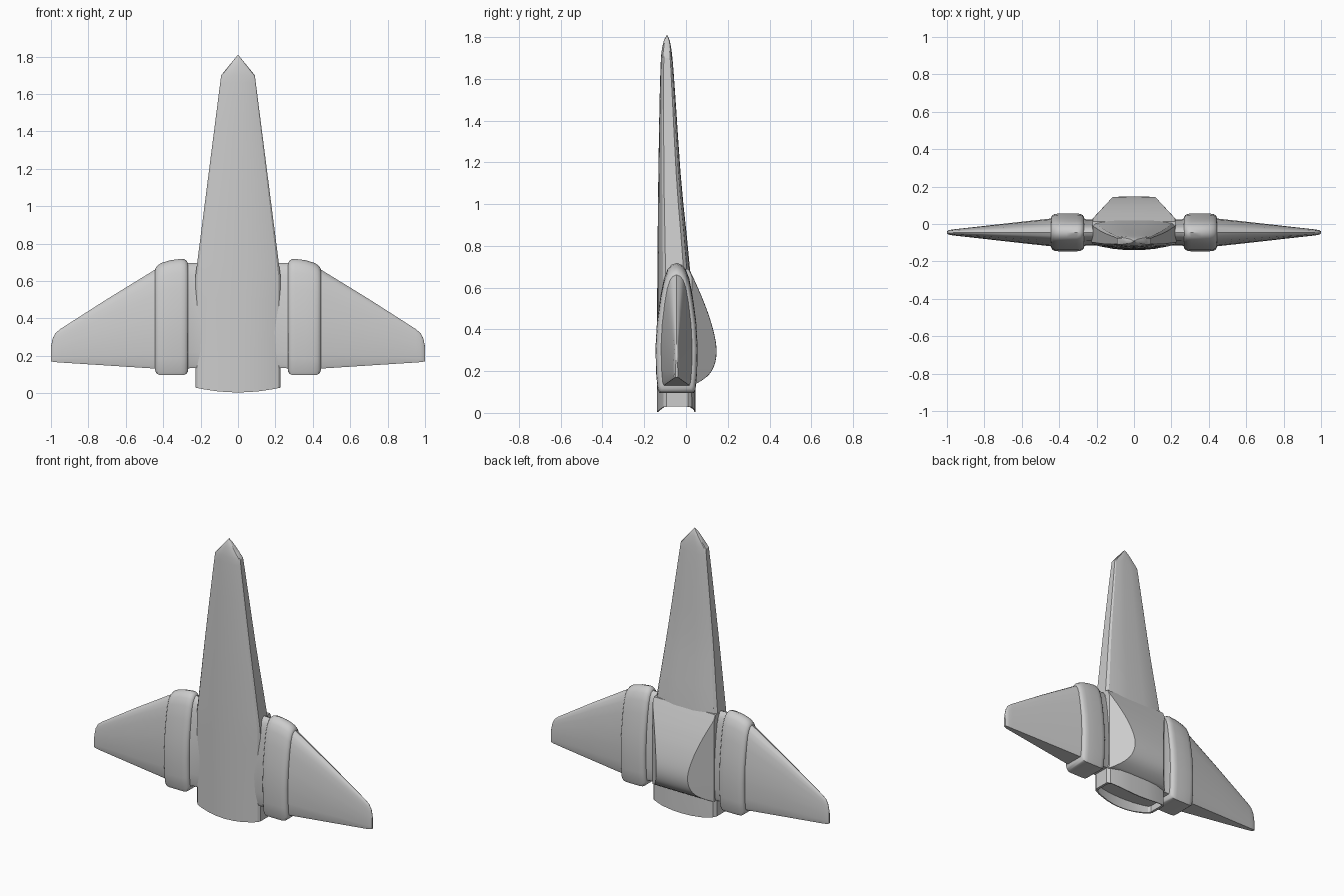
import bpy
import bmesh
import math

if "Cube" in bpy.data.objects:
    bpy.data.objects.remove(bpy.data.objects["Cube"])

grey = bpy.data.materials.new("hull grey")
grey.use_nodes = True
COLOUR = (0.6, 0.6, 0.6, 1)
grey.diffuse_color = COLOUR
grey.node_tree.nodes["Principled BSDF"].inputs["Base Color"].default_value = COLOUR


def loft(name, rings, angle=30):
    """Skin a list of equal-length rings and cap both ends."""
    bm = bmesh.new()
    loops = [[bm.verts.new(p) for p in ring] for ring in rings]
    n = len(loops[0])
    for a, b in zip(loops, loops[1:]):
        for i in range(n):
            j = (i + 1) % n
            bm.faces.new((a[i], a[j], b[j], b[i]))
    bm.faces.new(loops[0])
    bm.faces.new(loops[-1])
    bmesh.ops.remove_doubles(bm, verts=bm.verts, dist=0.0002)
    bmesh.ops.recalc_face_normals(bm, faces=bm.faces)
    mesh = bpy.data.meshes.new(name)
    bm.to_mesh(mesh)
    bm.free()
    mesh.materials.append(grey)
    obj = bpy.data.objects.new(name, mesh)
    bpy.context.collection.objects.link(obj)
    bpy.ops.object.select_all(action="DESELECT")
    obj.select_set(True)
    bpy.context.view_layer.objects.active = obj
    bpy.ops.object.shade_smooth_by_angle(angle=math.radians(angle))
    return obj


def curve(points, t):
    """Smooth interpolation through (t, value) pairs."""
    for i in range(len(points) - 1):
        (t0, a), (t1, b) = points[i], points[i + 1]
        if t <= t1:
            def slope(k):
                lo, hi = points[max(k - 1, 0)], points[min(k + 1, len(points) - 1)]
                return (hi[1] - lo[1]) / (hi[0] - lo[0])
            h = t1 - t0
            s = (t - t0) / h
            return (a * (2*s**3 - 3*s*s + 1) + b * (3*s*s - 2*s**3)
                    + h * slope(i) * (s**3 - 2*s*s + s) + h * slope(i + 1) * (s**3 - s*s))
    return points[-1][1]


# Fuselage: bowed front, chamfered back, pointed nose and hollow tail
FRONT = [(0, -.14), (.7, -.137), (1.3, -.13), (1.7, -.12), (1.78, -.107), (1.81, -.092)]
BACK = [(0, .047), (.3, .042), (.7, .018), (1.1, -.022), (1.5, -.05), (1.7, -.065),
        (1.78, -.077), (1.81, -.09)]


def half_width(z):
    if z < .62:
        return .228
    if z < 1.7:
        return .228 - .138 * (z - .62) / 1.08
    return .09 * (1.81 - z) / .11


def fuselage_ring(z, scale=1, arc=0):
    w, yf, yb = half_width(z), curve(FRONT, z), curve(BACK, z)
    mid, d = (yf + yb) / 2, yb - yf
    half = [(0, yf), (.25, yf + .01 * d), (.5, yf + .04 * d), (.8, yf + .11 * d),
            (.95, yf + .17 * d), (1, yf + .25 * d), (1, yb - .2 * d),
            (.93, yb - .1 * d), (.62, yb - .02 * d), (.3, yb), (0, yb)]
    pts = half + [(-x, y) for x, y in half[-2:0:-1]]
    return [(x * w * scale, mid + (y - mid) * scale, z - arc * (1 - x * x)) for x, y in pts]


heights = [.13, .3, .5, .62, .7, .85, 1, 1.15, 1.3, 1.45, 1.58, 1.66, 1.7,
           1.73, 1.76, 1.785, 1.8, 1.807, 1.8099]
rings = [fuselage_ring(.07, .92), fuselage_ring(.03, .93, .026), fuselage_ring(.03, 1, .026)]
loft("fuselage", rings + [fuselage_ring(z) for z in heights])

# Engine hump: curved side profile trimmed by two slanted planes
HUMP = [(.13, .03), (.15, .068), (.18, .107), (.22, .133), (.28, .146), (.35, .141),
        (.45, .115), (.55, .078), (.63, .043), (.69, .015)]


def hump_ring(z):
    y = curve(HUMP, z)
    w = .22 - max(y - .03, 0) * .92
    return [(x, v, z) for x, v in ((-.222, -.03), (-.222, min(.028, y - .004)), (-w, y - .001),
                                   (0, y), (w, y - .001), (.222, min(.028, y - .004)),
                                   (.222, -.03))]


loft("engine_hump", [hump_ring(.13 + .56 * i / 40) for i in range(41)])

# Wing parts share one teardrop section: blunt below, rounded above
SECTION = [(0, .82), (.03, .9), (.15, .97), (.35, 1), (.55, .93), (.75, .76),
           (.88, .6), (.95, .43), (.985, .25), (1, 0)]
CENTRE_Y = -.045


def wing_ring(side, x, low, high, thick, section=SECTION):
    pts = [(f, t) for f, t in section]
    pts += [(f, -t) for f, t in section[-2::-1]]
    return [(side * x, CENTRE_Y + t * thick, low + f * (high - low)) for f, t in pts]


parts = {
    "wing_root": [(.18, .135, .695, .07), (.255, .135, .695, .07), (.29, .12, .7, .085)],
    "wing_pod": [(.266, .135, .68, .07), (.268, .115, .695, .085), (.275, .104, .708, .093),
                 (.287, .098, .716, .099), (.305, .096, .718, .101), (.36, .096, .711, .101),
                 (.405, .096, .698, .101), (.425, .099, .687, .098), (.436, .106, .676, .092),
                 (.442, .117, .667, .084), (.444, .135, .65, .07)],
    "wing": [(.42, .13, .675, .077), (.7, .148, .503, .046), (.95, .164, .343, .018),
             (.975, .166, .322, .015), (.99, .168, .295, .012), (1, .17, .25, .006)],
}
for side, label in ((1, "left"), (-1, "right")):
    for part, stations in parts.items():
        loft(f"{label}_{part}", [wing_ring(side, *s) for s in stations], 40)
